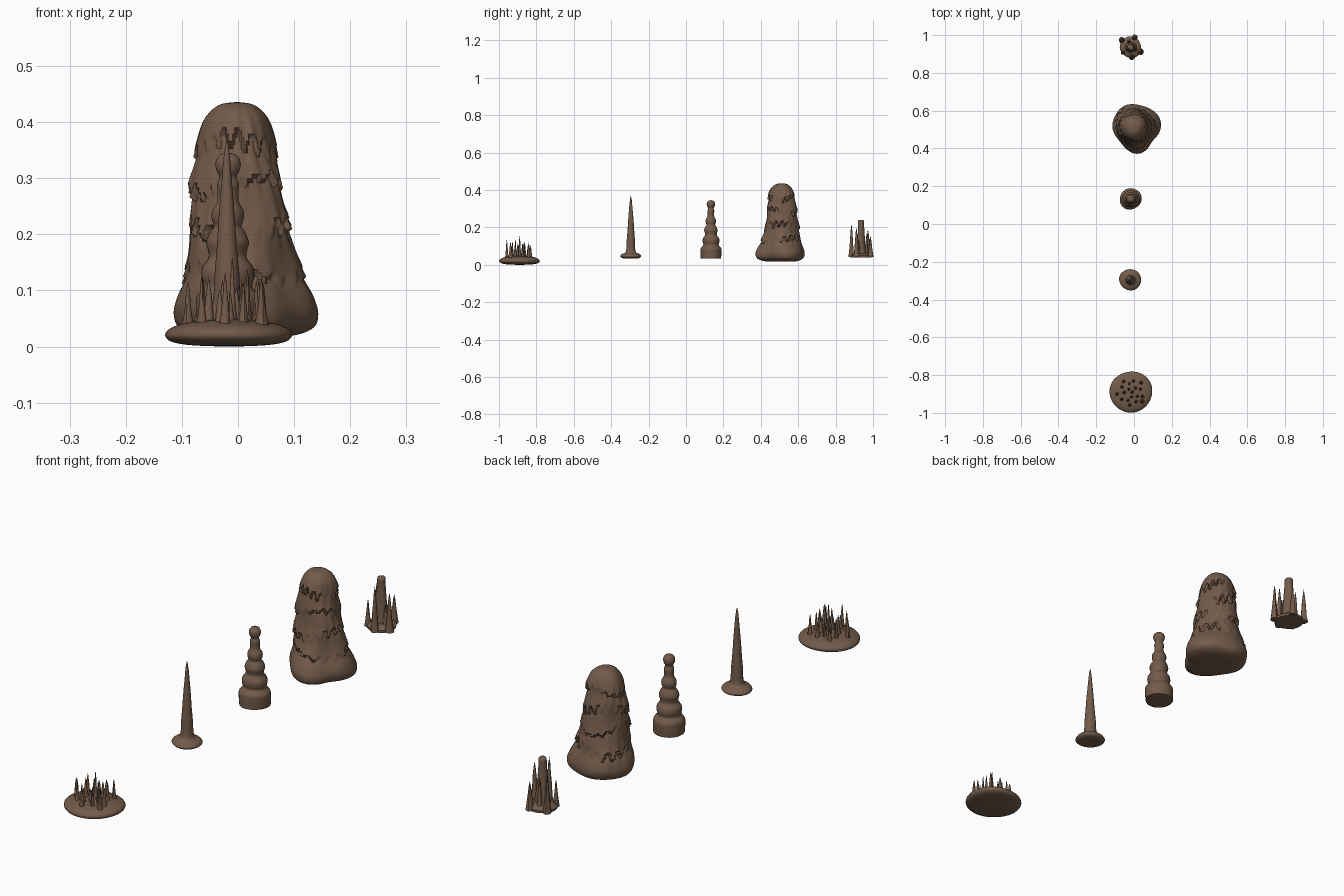
import bpy, math, random
from math import sin, cos, pi

if "Cube" in bpy.data.objects:
    bpy.data.objects.remove(bpy.data.objects["Cube"])

random.seed(7)
mat = bpy.data.materials.new("brown limestone")
mat.diffuse_color = (0.17, 0.105, 0.068, 1)
mat.use_nodes = True
mat.node_tree.nodes["Principled BSDF"].inputs["Base Color"].default_value = mat.diffuse_color


def smooth_profile(pts, sub):
    """Catmull-Rom through (radius, height) points."""
    if sub == 1:
        return pts
    out = []
    for i in range(len(pts) - 1):
        p = [pts[max(0, min(len(pts) - 1, i + k))] for k in (-1, 0, 1, 2)]
        for s in range(sub):
            t = s / sub
            out.append(tuple(0.5 * (2 * b + (c - a) * t + (2 * a - 5 * b + 4 * c - d) * t * t
                             + (3 * b - a - 3 * c + d) * t ** 3) for a, b, c, d in zip(*p)))
    return out + [pts[-1]]


def add_lathe(verts, faces, cx, cy, pts, n, sub=1, warp=None):
    """Turned solid; the first and last points are poles. warp(r, z, a) -> x, y, z."""
    prof = smooth_profile(pts, sub)
    start = len(verts)
    verts.append((cx, cy, prof[0][1]))
    for r, z in prof[1:-1]:
        for k in range(n):
            a = 2 * pi * k / n
            x, y, zz = warp(max(r, 0), z, a) if warp else (r * cos(a), r * sin(a), z)
            verts.append((cx + x, cy + y, zz))
    verts.append((cx, cy, prof[-1][1]))
    end, rows = len(verts) - 1, len(prof) - 2
    at = lambda j, k: start + 1 + j * n + k % n
    for k in range(n):
        faces.append((start, at(0, k + 1), at(0, k)))
        for j in range(rows - 1):
            faces.append((at(j, k), at(j, k + 1), at(j + 1, k + 1), at(j + 1, k)))
        faces.append((at(rows - 1, k), at(rows - 1, k + 1), end))


def add_spike(verts, faces, x, y, z0, z1, r):
    """Thin drip spike with a flared foot and slightly wavy side."""
    h = z1 - z0
    ph = random.uniform(0, 6)
    warp = lambda q, z, a: (q * (1 + .12 * sin(2 * a + ph + z * 60)) * cos(a),
                            q * (1 + .12 * sin(3 * a + ph)) * sin(a), z)
    add_lathe(verts, faces, x, y, [(0, z0), (r * 1.3, z0), (r, z0 + .14 * h), (r * .72, z0 + .4 * h),
              (r * .55, z0 + .6 * h), (r * .28, z0 + .85 * h), (0, z1)], 10, 1, warp)


def make(name, verts, faces):
    me = bpy.data.meshes.new(name)
    me.from_pydata(verts, [], faces)
    me.materials.append(mat)
    me.shade_smooth()
    ob = bpy.data.objects.new(name, me)
    bpy.context.collection.objects.link(ob)
    bpy.context.view_layer.objects.active = ob
    ob.select_set(True)
    bpy.ops.object.shade_smooth_by_angle(angle=math.radians(50))
    ob.select_set(False)


def lumpy(amount, phase):
    def warp(r, z, a):
        k = 1 + amount * (sin(2 * a + phase + z * 9) + .6 * sin(3 * a - phase + z * 25))
        return r * k * cos(a), r * k * sin(a), z
    return warp


# Low mound covered in small spikes
v, f = [], []
add_lathe(v, f, -.016, -.889, [(0, 0), (.06, .002), (.098, .008), (.111, .02), (.1, .034),
          (.065, .044), (0, .05)], 40, 3, lumpy(.022, 1))
make("spiky_mound_base", v, f)
v, f = [], []
for i in range(19):
    d, a = .078 * math.sqrt((i + .1) / 19), i * 2.4 + random.uniform(-.2, .2)
    top = random.uniform(.095, .14) if i else .16
    add_spike(v, f, -.016 + d * cos(a), -.889 + d * sin(a), .036, top, random.uniform(.007, .0095))
make("small_spikes", v, f)

# Single tall needle on a round foot
v, f = [], []
add_lathe(v, f, -.02, -.295, [(0, .035), (.04, .035), (.054, .041), (.057, .048), (.048, .058),
          (.03, .066), (.024, .085), (.022, .13), (.018, .18), (.014, .24), (.009, .3),
          (.005, .345), (0, .372)], 28, 3, lumpy(.025, 2))
make("needle_stalagmite", v, f)

# Stacked, bulging column
v, f = [], []
add_lathe(v, f, -.018, .133, [(0, .034), (.05, .034), (.056, .042), (.057, .07), (.056, .088),
          (.047, .1), (.042, .108), (.046, .125), (.044, .142), (.033, .158), (.034, .172),
          (.037, .186), (.031, .203), (.024, .214), (.028, .228), (.027, .243), (.019, .258),
          (.018, .275), (.019, .29), (.015, .302), (.021, .315), (.022, .33), (.014, .342),
          (0, .346)], 32, 3, lumpy(.03, 0))
make("stacked_stalagmite", v, f)


# Large flowstone cone with lobed foot and dripping ledges
def flowstone(r, z, a):
    foot = max(0, min(1, (.24 - z) / .2))
    lobe = lambda c, w: math.exp(-((a - c + pi) % (2 * pi) - pi) ** 2 / w)
    r += foot * r * (.16 * lobe(-1.35, .2) + .1 * lobe(.15, .25) - .08 * lobe(-.65, .12)
                     - .1 * lobe(3.9, .3))
    r *= 1 + .025 * sin(3 * a + z * 14) + .015 * sin(5 * a - z * 31)
    # each ledge bulges above a ragged drip line and tucks in below it
    for i, level in enumerate((.125, .2, .28, .35)):
        drip = abs(sin(9 * a + i * 2)) * .012 + .011 * sin(17 * a + i) + .014 * sin(2 * a + i * 1.7)
        d = z - level - drip
        strength = .008 * (.6 + .4 * sin(3 * a + 2 * i))
        if d >= 0:
            r += strength * math.exp(-d / .025)
        else:
            r -= strength * .9 * math.exp(d / .02)
    shift = .012 * max(0, .3 - z) / .3
    return r * cos(a) + shift, r * sin(a), z


v, f = [], []
add_lathe(v, f, -.002, .512, [(0, .018), (.07, .018), (.112, .032), (.124, .058), (.118, .09),
          (.103, .125), (.094, .165), (.088, .21), (.082, .25), (.077, .3), (.07, .345),
          (.064, .385), (.052, .412), (.03, .431), (0, .436)], 112, 6, flowstone)
make("large_flowstone", v, f)

# Small foot carrying a blunt column and a ring of spikes
cx, cy = -.018, .936
v, f = [], []
add_lathe(v, f, cx, cy, [(0, .04), (.056, .04), (.057, .05), (.046, .058), (0, .068)], 28, 1, lumpy(.03, 3))
make("cluster_foot", v, f)
v, f = [], []
add_lathe(v, f, cx, cy, [(0, .045), (.029, .05), (.025, .09), (.021, .14), (.018, .18), (.016, .215),
          (.016, .232), (.012, .239), (0, .24)], 20, 2, lumpy(.06, 1))
make("blunt_column", v, f)
v, f = [], []
for dx, dy, top, r in ((-.046, .037, .19, .013), (.022, .05, .155, .013), (.053, -.025, .2, .013),
                       (.006, -.051, .22, .013), (-.04, -.028, .15, .010), (-.008, .03, .17, .010),
                       (.026, -.012, .14, .010)):
    add_spike(v, f, cx + dx, cy + dy, .042, top, r)
make("ring_spikes", v, f)
